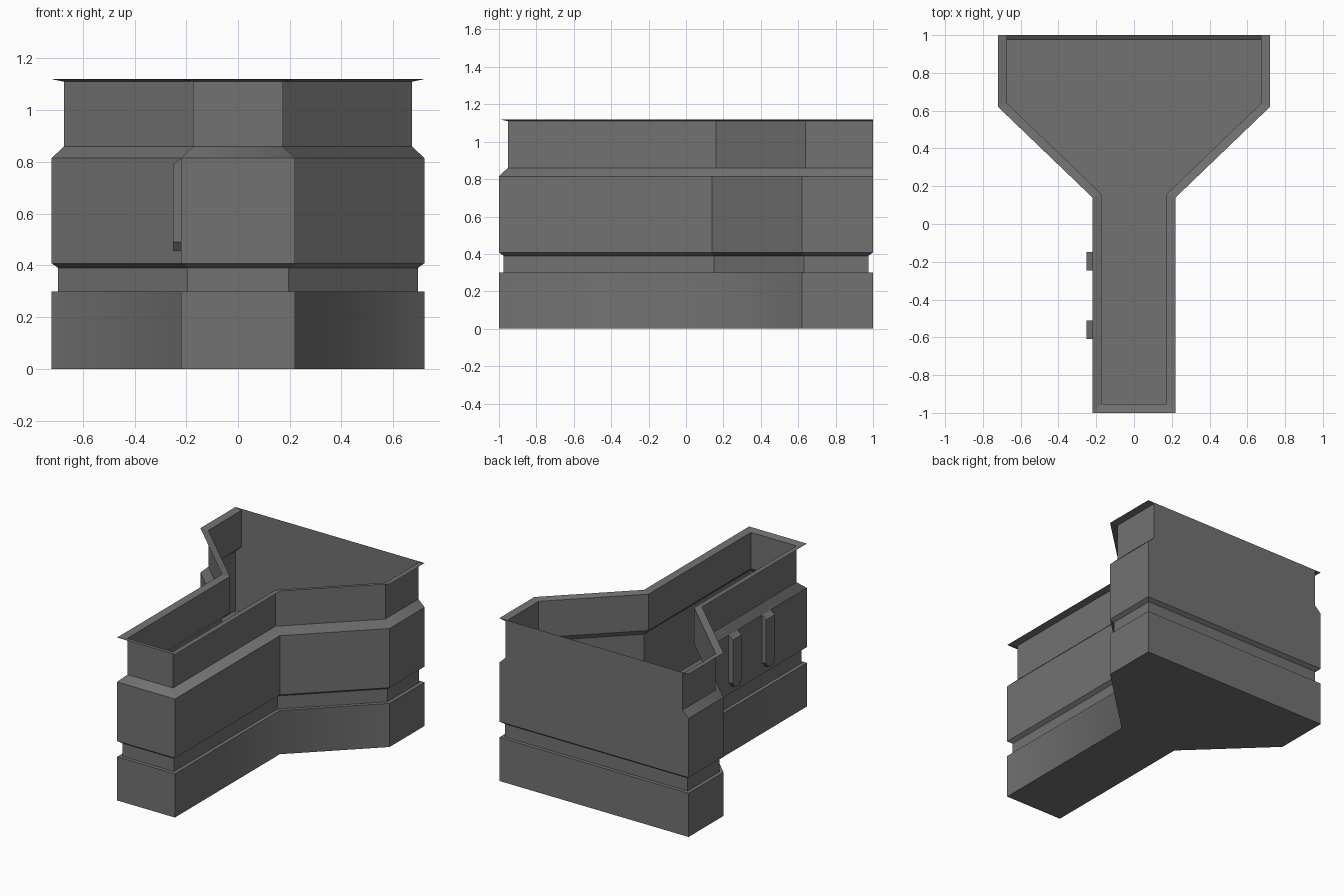
import bpy, bmesh

cube = bpy.data.objects.get("Cube")
if cube:
    bpy.data.objects.remove(cube, do_unlink=True)

gray = bpy.data.materials.new("mid_gray")
gray.use_nodes = True
color = (0.17, 0.17, 0.17, 1)
gray.diffuse_color = color
gray.node_tree.nodes["Principled BSDF"].inputs["Base Color"].default_value = color


def finish(name, bm):
    mesh = bpy.data.meshes.new(name)
    bm.to_mesh(mesh)
    bm.free()
    mesh.materials.append(gray)
    obj = bpy.data.objects.new(name, mesh)
    bpy.context.collection.objects.link(obj)
    return obj


def outline(inset, back):
    """Funnel plan: narrow leg at the front, flaring to a wide back."""
    slant = 0.41 * inset
    half = [(0.22 - inset, -1 + inset), (0.22 - inset, 0.14 + slant),
            (0.72 - inset, 0.62 + slant), (0.72 - inset, 1 - back)]
    return half + [(-x, y) for x, y in reversed(half)]


def loft(name, levels, floor=False, soft=()):
    """Stack outlines (z, inset, back inset); soft lists corners shaded smooth."""
    bm = bmesh.new()
    rings = [[bm.verts.new((x, y, z)) for x, y in outline(inset, back)]
             for z, inset, back in levels]
    if floor:
        bm.faces.new(rings[0][::-1])
    for low, high in zip(rings, rings[1:]):
        for i in range(len(low)):
            j = (i + 1) % len(low)
            bm.faces.new((low[i], low[j], high[j], high[i])).smooth = True
    for edge in bm.edges:
        edge.smooth = False
    for low, high in zip(rings, rings[1:]):
        for i in soft:
            bm.edges.get((low[i], high[i])).smooth = True
    return finish(name, bm)


# Thin-walled shell, from the floor up
loft("base_band", [(0, 0, 0), (0.30, 0, 0)], floor=True, soft=(1, 6))
loft("groove", [(0.30, 0, 0), (0.30, 0.025, 0.025), (0.39, 0.025, 0.025), (0.408, 0, 0)])
loft("middle_band", [(0.408, 0, 0), (0.815, 0, 0)])
loft("shoulder", [(0.815, 0, 0), (0.86, 0.047, 0)], soft=(0, 1, 2, 5, 6, 7))
loft("upper_band", [(0.86, 0.047, 0), (1.11, 0.047, 0)])
loft("rim", [(1.11, 0.047, 0), (1.12, 0, 0)])

# Vertical ribs on the right side of the leg, chamfered at the bottom
for name, y in (("front_rib", -0.56), ("rear_rib", -0.197)):
    bm = bmesh.new()
    wall, outer = [[bm.verts.new((x, y + dy, z)) for dy, z in
                    ((-0.048, top), (-0.048, 0.49), (-0.02, 0.455),
                     (0.02, 0.455), (0.048, 0.49), (0.048, top))]
                   for x, top in ((-0.22, 0.815), (-0.252, 0.79))]
    bm.faces.new(outer)
    for i in range(len(wall)):
        j = (i + 1) % len(wall)
        bm.faces.new((wall[i], wall[j], outer[j], outer[i]))
    bmesh.ops.recalc_face_normals(bm, faces=bm.faces)
    finish(name, bm)
